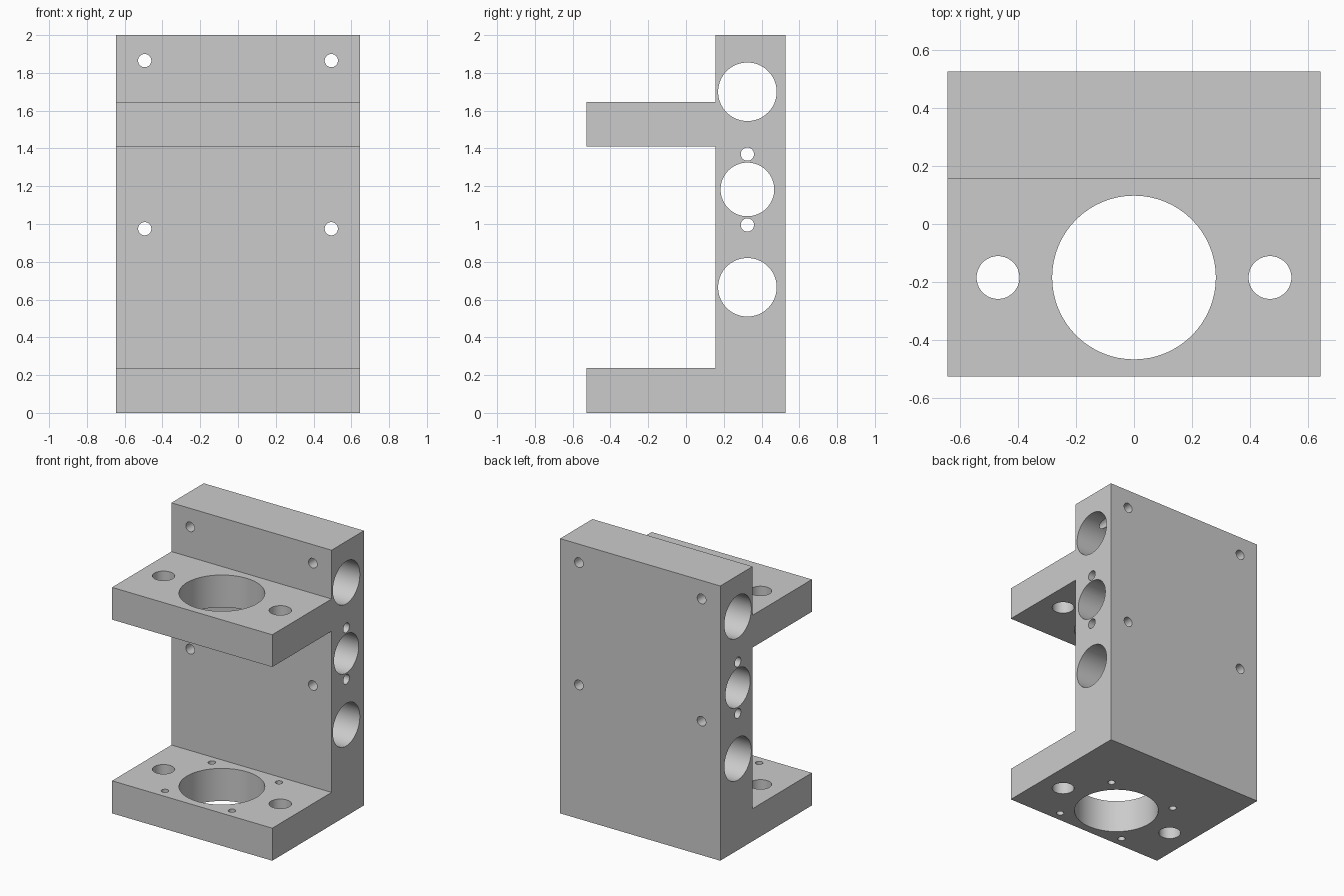
import bpy, bmesh
from mathutils import Matrix, Vector

if "Cube" in bpy.data.objects:
    bpy.data.objects.remove(bpy.data.objects["Cube"], do_unlink=True)

grey = bpy.data.materials.new("plain grey")
grey.use_nodes = True
colour = (0.6, 0.6, 0.6, 1)
grey.diffuse_color = colour
grey.node_tree.nodes["Principled BSDF"].inputs["Base Color"].default_value = colour

HALF_W, FRONT, WALL, BACK, BORE_Y = 0.645, -0.527, 0.155, 0.527, 0.325
PLATE_Y = -0.185


def add_object(name, bm):
    bmesh.ops.recalc_face_normals(bm, faces=bm.faces)
    mesh = bpy.data.meshes.new(name)
    bm.to_mesh(mesh)
    bm.free()
    mesh.materials.append(grey)
    obj = bpy.data.objects.new(name, mesh)
    bpy.context.collection.objects.link(obj)
    return obj


def drill(body, name, axis, holes):
    """Cut holes given as (centre, radius, length) along one axis."""
    turn = Vector((0, 0, 1)).rotation_difference(Vector(axis)).to_matrix().to_4x4()
    bm = bmesh.new()
    for centre, radius, length in holes:
        bmesh.ops.create_cone(bm, cap_ends=True, segments=64, radius1=radius, radius2=radius,
                              depth=length, matrix=Matrix.Translation(centre) @ turn)
    cutter = add_object(name, bm)
    cutter.hide_render = True
    mod = body.modifiers.new(name, "BOOLEAN")
    mod.operation = "DIFFERENCE"
    mod.solver = "EXACT"
    mod.object = cutter
    bpy.context.view_layer.objects.active = body
    bpy.ops.object.modifier_apply(modifier=mod.name)
    bpy.data.objects.remove(cutter, do_unlink=True)


# Bracket body: upright wall with two forward shelves
profile = [(FRONT, 0), (BACK, 0), (BACK, 2), (WALL, 2), (WALL, 1.645), (FRONT, 1.645),
           (FRONT, 1.41), (WALL, 1.41), (WALL, 0.237), (FRONT, 0.237)]
bm = bmesh.new()
face = bm.faces.new([bm.verts.new((-HALF_W, y, z)) for y, z in profile])
side = bmesh.ops.extrude_face_region(bm, geom=[face])["geom"]
bmesh.ops.translate(bm, vec=(2 * HALF_W, 0, 0),
                    verts=[v for v in side if isinstance(v, bmesh.types.BMVert)])
bracket = add_object("mounting_bracket", bm)

# Sideways bores through the wall
drill(bracket, "side_bores", (1, 0, 0),
      [((0, BORE_Y, z), r, 2) for z, r in
       ((1.70, 0.155), (1.183, 0.142), (0.665, 0.155), (1.37, 0.035), (0.995, 0.035))])

# Shaft bore and two guide bores through both shelves
drill(bracket, "shelf_bores", (0, 0, 1),
      [((x, PLATE_Y, 1), r, 3) for x, r in ((0, 0.283), (-0.47, 0.074), (0.47, 0.074))])

# Four small screw holes around the shaft in the lower shelf
drill(bracket, "lower_screw_holes", (0, 0, 1),
      [((sx * 0.27, PLATE_Y + sy * 0.27, 0.1), 0.025, 0.5) for sx in (-1, 1) for sy in (-1, 1)])

# Wall mounting holes, front to back
drill(bracket, "wall_screw_holes", (0, 1, 0),
      [((x, 0.35, z), 0.035, 1) for x in (-0.494, 0.494) for z in (0.975, 1.865)])

bpy.ops.object.select_all(action="DESELECT")
bracket.select_set(True)
bpy.context.view_layer.objects.active = bracket
bpy.ops.object.shade_smooth_by_angle()
